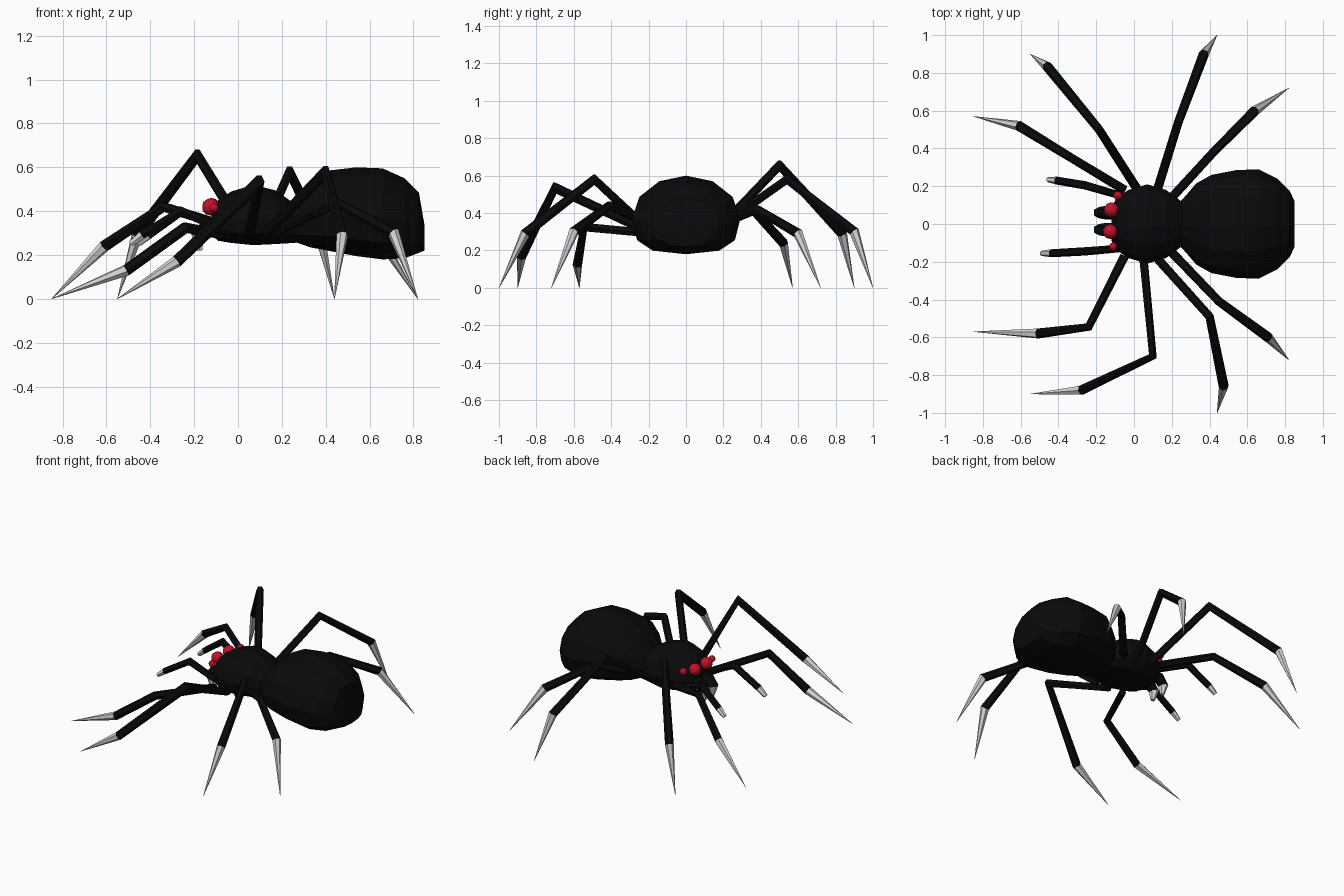
import bpy, bmesh, math
from mathutils import Vector

if "Cube" in bpy.data.objects:
    bpy.data.objects.remove(bpy.data.objects["Cube"])


def material(name, rgb):
    m = bpy.data.materials.new(name)
    m.diffuse_color = (*rgb, 1)
    m.use_nodes = True
    m.node_tree.nodes["Principled BSDF"].inputs["Base Color"].default_value = m.diffuse_color
    return m


BLACK = material("black", (0.003, 0.003, 0.0035))
RED = material("red", (0.58, 0.006, 0.025))
PALE = material("pale grey", (0.65, 0.65, 0.65))


def finish(name, bm, mats):
    bmesh.ops.recalc_face_normals(bm, faces=bm.faces)
    me = bpy.data.meshes.new(name)
    bm.to_mesh(me)
    bm.free()
    for m in mats:
        me.materials.append(m)
    ob = bpy.data.objects.new(name, me)
    bpy.context.collection.objects.link(ob)
    return ob


def skin(bm, rings, mat_rule=lambda i: 0):
    """Join vertex rings into a closed skin."""
    n = len(rings[0])
    for i in range(len(rings) - 1):
        a, b = rings[i], rings[i + 1]
        for k in range(n):
            f = bm.faces.new((a[k], a[(k + 1) % n], b[(k + 1) % n], b[k]))
            f.material_index = mat_rule(i)
    bm.faces.new(rings[0])
    bm.faces.new(rings[-1]).material_index = mat_rule(len(rings) - 2)


def body(name, sections, n=12):
    """Loft along x; each section is x, half width, bottom, top."""
    bm = bmesh.new()
    rings = []
    for x, w, z0, z1 in sections:
        ring = []
        mid, h = z0 + (z1 - z0) * 0.45, z1 - z0
        for k in range(n):
            a = 2 * math.pi * k / n
            c, s = math.cos(a), math.sin(a)
            if s < 0:   # flatter, boxier belly
                c = math.copysign(abs(c) ** 0.7, c) if abs(c) > 1e-6 else 0
                s = -abs(s) ** 0.75
            z = mid + s * h * (0.55 if s > 0 else 0.45)
            ring.append(bm.verts.new((x, w * c, z)))
        rings.append(ring)
    skin(bm, rings)
    return finish(name, bm, [BLACK])


def limb(name, pts, radii, n=6):
    """Jointed tube with mitred bends; the last segment is the pale claw."""
    pts = [Vector(p) for p in pts]
    span = pts[-1] - pts[0]
    ref = Vector((-span.y, span.x, 0)).normalized()
    bm = bmesh.new()
    rings = []
    for i, p in enumerate(pts):
        d0 = (p - pts[max(i - 1, 0)]).normalized()
        d1 = (pts[min(i + 1, len(pts) - 1)] - p).normalized()
        t = (d0 + d1).normalized()
        stretch = 1 / max(0.6, t.dot(d1 if d1.length else d0))
        side = (ref - t * ref.dot(t)).normalized()
        up = t.cross(side) * stretch
        rings.append([bm.verts.new(p + radii[i] * (
            side * math.cos(2 * math.pi * k / n) + up * math.sin(2 * math.pi * k / n)))
            for k in range(n)])
    last = len(pts) - 2
    skin(bm, rings, lambda i: 1 if i == last else 0)
    return finish(name, bm, [BLACK, PALE])


# Body
body("abdomen", [(0.23, 0.10, 0.27, 0.41), (0.33, 0.215, 0.235, 0.52), (0.41, 0.26, 0.22, 0.585),
                 (0.54, 0.285, 0.195, 0.60), (0.66, 0.29, 0.18, 0.595), (0.76, 0.24, 0.185, 0.55),
                 (0.825, 0.175, 0.21, 0.485), (0.85, 0.12, 0.22, 0.34)])
body("head", [(-0.12, 0.09, 0.29, 0.38), (-0.09, 0.14, 0.265, 0.45), (-0.03, 0.18, 0.255, 0.49),
              (0.07, 0.21, 0.245, 0.52), (0.17, 0.18, 0.25, 0.495), (0.25, 0.12, 0.255, 0.44),
              (0.31, 0.09, 0.26, 0.41)])

# Eyes
for i, (x, y, z, r) in enumerate([(-0.12, 0.075, 0.42, 0.04), (-0.125, -0.04, 0.42, 0.04),
                                  (-0.085, 0.15, 0.425, 0.024), (-0.11, -0.12, 0.415, 0.022)]):
    bm = bmesh.new()
    bmesh.ops.create_icosphere(bm, subdivisions=2, radius=r)
    bmesh.ops.translate(bm, verts=bm.verts, vec=(x, y, z))
    finish(f"eye_{i + 1}", bm, [RED])

# Jaws with pale fangs
for tag, y in (("left", 0.06), ("right", -0.03)):
    limb(f"jaw_{tag}", [(-0.06, y, 0.33), (-0.15, y, 0.325), (-0.185, y, 0.285), (-0.175, y, 0.22)],
         [0.036, 0.036, 0.03, 0.014])

# Feelers beside the jaws
R = [0.02, 0.022, 0.021, 0.014]
limb("feeler_left", [(-0.07, 0.15, 0.32), (-0.26, 0.205, 0.40), (-0.41, 0.23, 0.29), (-0.455, 0.235, 0.25)], R)
limb("feeler_right", [(-0.08, -0.13, 0.32), (-0.26, -0.145, 0.40), (-0.44, -0.155, 0.29), (-0.49, -0.155, 0.25)], R)

# Legs: base, knee, ankle, tip
legs = {
    "leg_left_1": [(-0.05, 0.18, 0.33), (-0.34, 0.355, 0.42), (-0.61, 0.52, 0.24), (-0.85, 0.57, 0)],
    "leg_left_2": [(0.02, 0.18, 0.32), (-0.185, 0.50, 0.655), (-0.46, 0.835, 0.29), (-0.55, 0.90, 0)],
    "leg_left_3": [(0.12, 0.17, 0.32), (0.235, 0.54, 0.58), (0.37, 0.90, 0.30), (0.44, 1.0, 0)],
    "leg_left_4": [(0.20, 0.14, 0.32), (0.42, 0.38, 0.42), (0.64, 0.60, 0.29), (0.82, 0.72, 0)],
    "leg_right_1": [(-0.05, -0.17, 0.29), (-0.24, -0.545, 0.325), (-0.51, -0.58, 0.13), (-0.85, -0.57, 0)],
    "leg_right_2": [(0.05, -0.18, 0.29), (0.10, -0.70, 0.535), (-0.28, -0.88, 0.17), (-0.55, -0.90, 0)],
    "leg_right_3": [(0.13, -0.19, 0.30), (0.40, -0.49, 0.58), (0.475, -0.86, 0.29), (0.44, -1.0, 0)],
    "leg_right_4": [(0.20, -0.15, 0.32), (0.45, -0.41, 0.44), (0.71, -0.60, 0.30), (0.82, -0.72, 0)],
}
for name, pts in legs.items():
    limb(name, pts, [0.024, 0.023, 0.027, 0.001])
